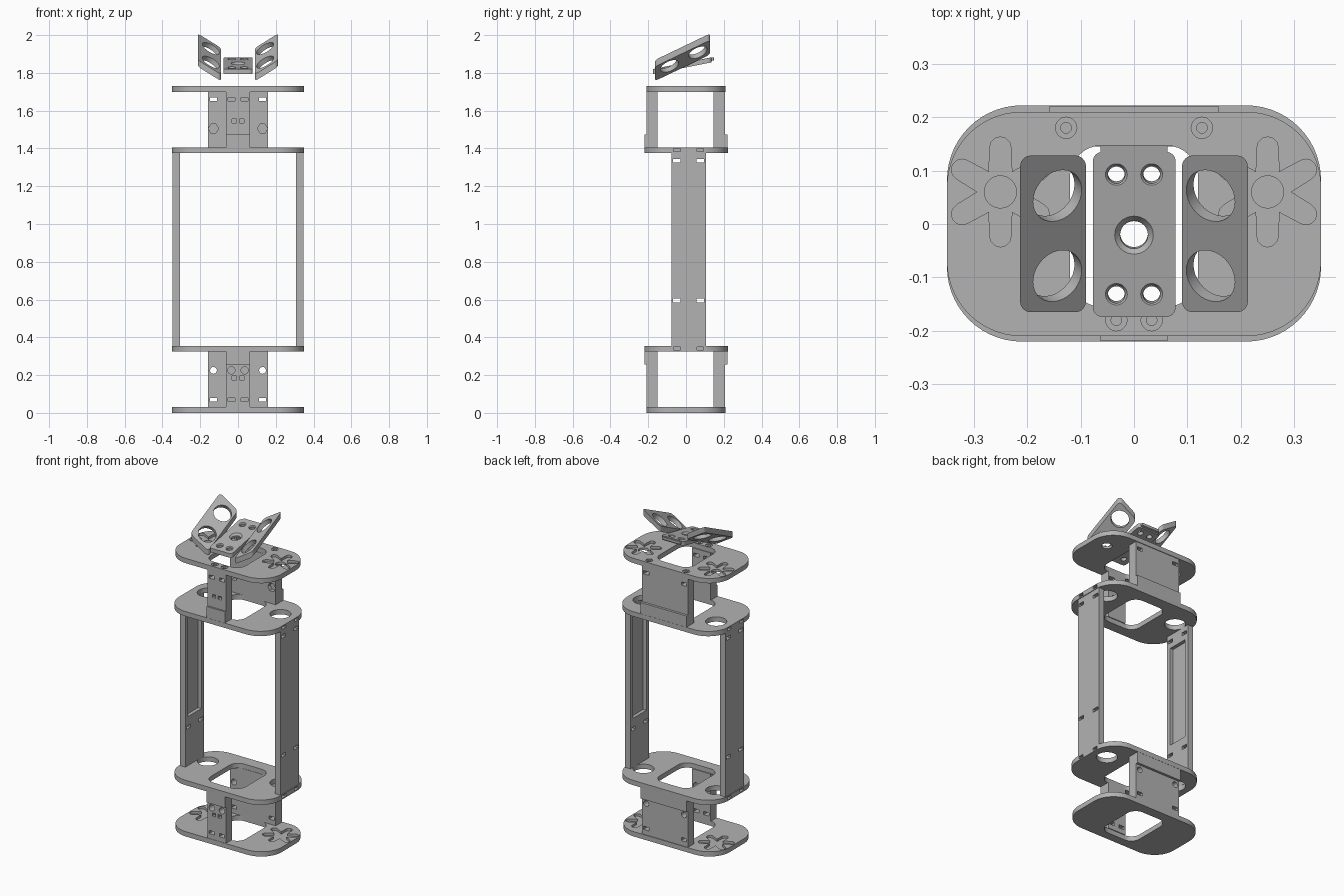
import bpy, bmesh
from math import sin, cos, pi, radians
from mathutils import Matrix, Vector

if "Cube" in bpy.data.objects:
    bpy.data.objects.remove(bpy.data.objects["Cube"], do_unlink=True)

grey = bpy.data.materials.new("plain_grey")
grey.use_nodes = True
grey.diffuse_color = (0.45, 0.45, 0.45, 1)
grey.node_tree.nodes["Principled BSDF"].inputs["Base Color"].default_value = (0.45, 0.45, 0.45, 1)


# ---- profiles ----
def circle(r, n=32, turn=0.0):
    return [(r * cos(turn + 2 * pi * i / n), r * sin(turn + 2 * pi * i / n)) for i in range(n)]


def rounded(x0, x1, y0, y1, r, n=8):
    pts = []
    corners = [(x1 - r, y1 - r), (x0 + r, y1 - r), (x0 + r, y0 + r), (x1 - r, y0 + r)]
    for k, (cx, cy) in enumerate(corners):
        for i in range(n + 1):
            a = (k + i / n) * pi / 2
            pts.append((cx + r * cos(a), cy + r * sin(a)))
    return pts


def star(cx, cy, reach=0.083, tip=0.02, valley=0.043):
    pts = []
    for k in range(6):
        a = pi / 2 + k * pi / 3
        for i in range(7):
            b = a + (i / 6 - 0.5) * pi
            pts.append((cx + reach * cos(a) + tip * cos(b), cy + reach * sin(a) + tip * sin(b)))
        a += pi / 6
        pts.append((cx + valley * cos(a), cy + valley * sin(a)))
    return pts


# ---- solids ----
def finish(name, bm):
    bmesh.ops.recalc_face_normals(bm, faces=bm.faces)
    mesh = bpy.data.meshes.new(name)
    bm.to_mesh(mesh)
    bm.free()
    mesh.materials.append(grey)
    ob = bpy.data.objects.new(name, mesh)
    bpy.context.collection.objects.link(ob)
    return ob


def prism(name, outline, z0, z1, matrix=None):
    bm = bmesh.new()
    face = bm.faces.new([bm.verts.new((x, y, z0)) for x, y in outline])
    ext = bmesh.ops.extrude_face_region(bm, geom=[face])
    top = [v for v in ext["geom"] if isinstance(v, bmesh.types.BMVert)]
    bmesh.ops.translate(bm, verts=top, vec=(0, 0, z1 - z0))
    if matrix:
        bm.transform(matrix)
    return finish(name, bm)


def box(name, x0, x1, y0, y1, z0, z1):
    return prism(name, [(x0, y0), (x1, y0), (x1, y1), (x0, y1)], min(z0, z1), max(z0, z1))


def rod(r, centre, axis, length, n=32):
    turn = Vector(axis).to_track_quat("Z", "Y").to_matrix().to_4x4()
    return prism("cutter", circle(r, n), -length / 2, length / 2, Matrix.Translation(centre) @ turn)


def countersink(centre, axis, r0, r1, depth):
    bm = bmesh.new()
    turn = Vector(axis).to_track_quat("Z", "Y").to_matrix().to_4x4()
    bmesh.ops.create_cone(bm, cap_ends=True, segments=32, radius1=r0, radius2=r1,
                          depth=depth, matrix=Matrix.Translation(centre) @ turn)
    return finish("cutter", bm)


def cut(ob, cutters):
    for c in cutters:
        mod = ob.modifiers.new("cut", "BOOLEAN")
        mod.operation, mod.solver, mod.object = "DIFFERENCE", "EXACT", c
        graph = bpy.context.evaluated_depsgraph_get()
        mesh = bpy.data.meshes.new_from_object(ob.evaluated_get(graph))
        ob.modifiers.clear()
        ob.data = mesh
        bpy.data.objects.remove(c, do_unlink=True)
    return ob


SIDES = (-1, 1)
Y, Z = (0, 1, 0), (0, 0, 1)


def window(z):
    return prism("cutter", rounded(-0.12, 0.12, -0.155, 0.147, 0.06), z - 0.1, z + 0.1)


# ---- outer plates with star recesses ----
for name, z in (("bottom_plate", 0), ("top_plate", 1.70)):
    plate = prism(name, rounded(-0.35, 0.35, -0.21, 0.21, 0.14, 14), z, z + 0.03)
    cutters = [window(z)]
    for s in SIDES:
        cutters.append(prism("cutter", star(s * 0.25, 0.06), z + 0.015, z + 0.1))
        cutters.append(rod(0.03, (s * 0.25, 0.06, z), Z, 0.2))
        for x, y in ((0.127, 0.18), (0.033, -0.18)):
            cutters.append(rod(0.01, (s * x, y, z), Z, 0.2, 16))
            cutters.append(rod(0.02, (s * x, y, z + 0.03), Z, 0.01, 20))
    cut(plate, cutters)

# ---- inner plates with round holes and end notches ----
for name, z in (("lower_middle_plate", 0.325), ("upper_middle_plate", 1.375)):
    plate = prism(name, rounded(-0.35, 0.35, -0.22, 0.222, 0.14, 14), z, z + 0.03)
    cutters = [window(z)]
    for s in SIDES:
        cutters.append(rod(0.06, (s * 0.25, 0.06, z), Z, 0.2))
        for y in (-0.048, 0.075):
            cutters.append(box("cutter", s * 0.345 - 0.03, s * 0.345 + 0.03,
                               y - 0.018, y + 0.018, z + 0.008, z + 0.024))
    cut(plate, cutters)


# ---- front and back brackets, flipped for the lower section ----
def bracket(name, half, y0, y1, foot0, foot1, flip):
    part = box(name + "_bracket", -half, half, y0, y1, flip(1.405), flip(1.70))
    foot = box(name + "_foot", -half, half, foot0, foot1, flip(1.405), flip(1.475))
    return part, foot


for level, flip in (("upper", lambda z: z), ("lower", lambda z: 1.73 - z)):
    front, front_foot = bracket(level + "_front", 0.063, -0.208, -0.15, -0.219, -0.208, flip)
    back, back_foot = bracket(level + "_back", 0.158, 0.145, 0.206, 0.206, 0.221, flip)
    front_cuts, back_cuts = [], []
    for s in SIDES:
        x = s * 0.035
        front_cuts += [box("cutter", x - 0.018, x + 0.018, -0.3, 0, flip(1.65), flip(1.67)),
                       rod(0.019, (x, -0.18, flip(1.505)), Y, 0.2, 24),
                       box("cutter", s * 0.02 - 0.011, s * 0.02 + 0.011, -0.3, 0, flip(1.535), flip(1.555))]
        x = s * 0.13
        back_cuts += [box("cutter", x - 0.018, x + 0.018, 0, 0.3, flip(1.65), flip(1.67)),
                      rod(0.018, (x, 0.18, flip(1.505)), Y, 0.2, 24),
                      rod(0.027, (x, 0.145, flip(1.505)), Y, 0.05, 6)]
    cut(front, front_cuts)
    cut(back, back_cuts)

# ---- side uprights with an inner pocket ----
for s, name in ((-1, "right_upright"), (1, "left_upright")):
    x = s * 0.327
    upright = box(name, x - 0.019, x + 0.019, -0.077, 0.105, 0.355, 1.375)
    inner = s * 0.305
    cutters = [box("cutter", inner - 0.025, inner + 0.025, -0.05, 0.08, 0.66, 1.29)]
    for z in (0.595, 1.335):
        for y in (-0.048, 0.075):
            cutters.append(box("cutter", x - 0.1, x + 0.1, y - 0.02, y + 0.02, z - 0.01, z + 0.01))
    cut(upright, cutters)


# ---- tilted head panels ----
def tilted(name, outline, x, y, z, slope_x, slope_y, thick):
    shear = Matrix.Identity(4)
    shear[2][0], shear[2][1], shear[2][3] = slope_x, slope_y, z - slope_x * x - slope_y * y
    return prism(name, outline, -thick / 2, thick / 2, shear)


for s, name in ((-1, "right_eye_panel"), (1, "left_eye_panel")):
    a, b = sorted((s * 0.09, s * 0.213))
    sx, sy, zc = s * 0.62, 0.48, 1.882
    panel = tilted(name, rounded(a, b, -0.165, 0.128, 0.02), s * 0.15, -0.018, zc, sx, sy, 0.035)
    cut(panel, [rod(0.052, (s * 0.15, y, zc + sy * (y + 0.018)), (-sx, -sy, 1), 0.12)
                for y in (0.058, -0.092)])

slope, zc = 0.2, 1.838
normal = (0, -slope, 1)


def on_panel(x, y, lift=0.0):
    return (x, y, zc + slope * (y + 0.02) + lift)


centre = tilted("centre_panel", rounded(-0.077, 0.078, -0.174, 0.135, 0.018), 0, -0.02, zc, 0, slope, 0.026)
cutters = [rod(0.026, on_panel(0, -0.02), normal, 0.1),
           countersink(on_panel(0, -0.02, 0.009), normal, 0.025, 0.04, 0.016)]
for s in SIDES:
    for y in (0.093, -0.131):
        cutters += [rod(0.016, on_panel(s * 0.033, y), normal, 0.1, 24),
                    countersink(on_panel(s * 0.033, y, 0.011), normal, 0.016, 0.022, 0.008)]
cut(centre, cutters)
tilted("centre_panel_lip", rounded(-0.063, 0.063, 0.12, 0.148, 0.004, 3), 0, -0.02, zc + 0.003, 0, slope, 0.016)

# ---- smooth the round holes, keep edges sharp ----
bpy.ops.object.select_all(action="DESELECT")
for ob in bpy.context.collection.objects:
    if ob.type == "MESH" and grey.name in ob.data.materials:
        ob.select_set(True)
        bpy.context.view_layer.objects.active = ob
bpy.ops.object.shade_smooth_by_angle(angle=radians(30))
